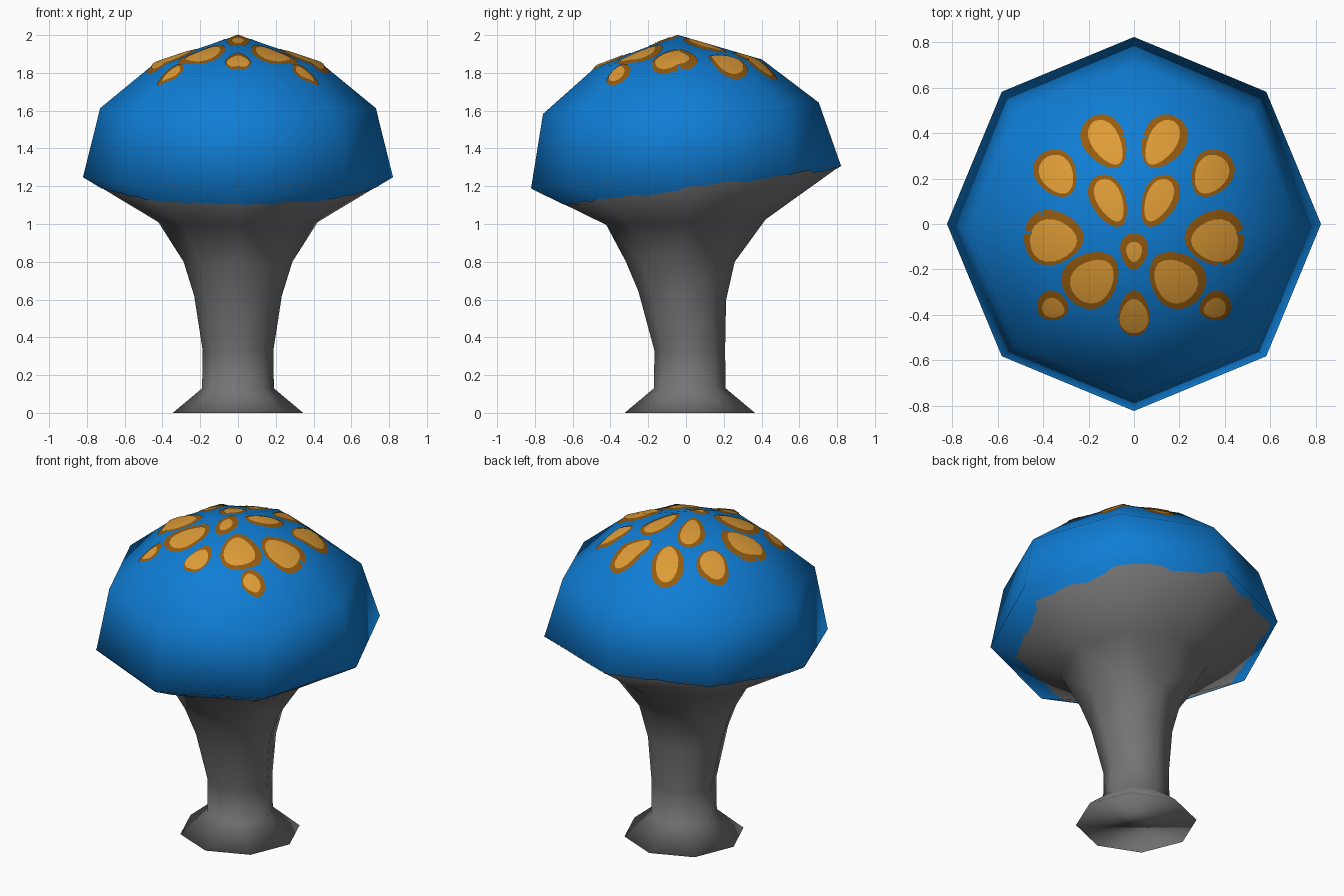
import bpy, bmesh, math, random
from mathutils import Vector
from mathutils.bvhtree import BVHTree
from mathutils.interpolate import poly_3d_calc

if "Cube" in bpy.data.objects:
    bpy.data.objects.remove(bpy.data.objects["Cube"])

random.seed(4)


def material(name, rgb):
    m = bpy.data.materials.new(name)
    m.diffuse_color = (*rgb, 1)
    m.use_nodes = True
    m.node_tree.nodes["Principled BSDF"].inputs["Base Color"].default_value = m.diffuse_color
    return m


GREY = material("stem grey", (0.175, 0.175, 0.175))
BLUE = material("cap blue", (0.0048, 0.205, 0.66))
ORANGE = material("spot orange", (0.73, 0.33, 0.038))
BROWN = material("spot rim brown", (0.30, 0.105, 0.005))

# Octagonal rings of the body: radius, centre y, height, tilt towards the back
RINGS = [(0.345, 0.02, 0.0, 0), (0.19, 0.02, 0.13, 0), (0.187, 0.02, 0.33, 0),
         (0.232, -0.02, 0.62, -0.1), (0.288, -0.03, 0.80, 0), (0.422, 0.0, 1.01, 0.035),
         (0.82, 0.0, 1.25, 0.073), (0.73, -0.027, 1.613, 0.041), (0.438, -0.035, 1.853, 0.04)]
SIDES = 8
RIM = 6


def corner(ring, i):
    r, cy, z, tilt = RINGS[ring]
    a = 2 * math.pi * i / SIDES
    return Vector((r * math.cos(a), cy + r * math.sin(a), z + tilt * r * math.sin(a)))


def new_object(name, mesh, *mats):
    for m in mats:
        mesh.materials.append(m)
    ob = bpy.data.objects.new(name, mesh)
    bpy.context.collection.objects.link(ob)
    return ob


# Body: stem, underside and cap as one smooth low-poly loft
bm = bmesh.new()
rows = [[bm.verts.new(corner(k, i)) for i in range(SIDES)] for k in range(len(RINGS))]
apex = bm.verts.new((0, -0.04, 2.0))
bm.faces.new(rows[0][::-1])
for k in range(len(rows) - 1):
    for i in range(SIDES):
        j = (i + 1) % SIDES
        f = bm.faces.new((rows[k][i], rows[k][j], rows[k + 1][j], rows[k + 1][i]))
        f.material_index = int(k >= RIM)
for i in range(SIDES):
    f = bm.faces.new((rows[-1][i], rows[-1][(i + 1) % SIDES], apex))
    f.material_index = 1
bmesh.ops.triangulate(bm, faces=bm.faces[:])
for f in bm.faces:
    f.smooth = True
bm.normal_update()
bm.faces.ensure_lookup_table()
body_mesh = bpy.data.meshes.new("mushroom_body")
bm.to_mesh(body_mesh)
new_object("mushroom_body", body_mesh, GREY, BLUE)
tree = BVHTree.FromBMesh(bm)


def surface(p, lift, from_above):
    """Point on the body lifted slightly, with the body's smooth normal there."""
    if from_above:
        hit, _, idx, _ = tree.ray_cast(Vector((p[0], p[1], 3)), Vector((0, 0, -1)))
    else:
        hit, _, idx, _ = tree.find_nearest(p)
    vs = bm.faces[idx].verts
    w = poly_3d_calc([v.co for v in vs], hit)
    n = sum((v.normal * x for v, x in zip(vs, w)), Vector()).normalized()
    return hit + n * lift, n


def draped(name, points, faces, mat, lift, from_above):
    """Thin painted plate that follows the body and shares its shading."""
    pairs = [surface(p, lift, from_above) for p in points]
    me = bpy.data.meshes.new(name)
    me.from_pydata([c for c, _ in pairs], [], faces)
    me.polygons.foreach_set("use_smooth", [True] * len(faces))
    me.update()
    me.normals_split_custom_set_from_vertices([n for _, n in pairs])
    return new_object(name, me, mat)


# Blue paint below the rim, with a ragged edge, wide in front and narrow at the back
COLS, STEPS = 10, 3
points, faces = [], []
total = SIDES * COLS
for c in range(total):
    i, t = c // COLS, (c % COLS) / COLS
    outer = corner(RIM, i).lerp(corner(RIM, i + 1), t)
    inner = corner(RIM - 1, i).lerp(corner(RIM - 1, i + 1), t)
    back = math.sin(2 * math.pi * c / total)
    width = max(0.04, 0.25 - 0.19 * back + random.uniform(-0.04, 0.04))
    points += [outer.lerp(inner, width * s / STEPS) for s in range(STEPS + 1)]
    a, b = c * (STEPS + 1), ((c + 1) % total) * (STEPS + 1)
    faces += [(a + s, a + s + 1, b + s + 1, b + s) for s in range(STEPS)]
draped("cap_lower_edge", points, faces, BLUE, 0.003, False)


# Egg-shaped spots
def spot(name, cx, cy, a, b, angle, mat, lift, mirror):
    n, rings = 20, 6
    ca, sa = math.cos(math.radians(angle)), math.sin(math.radians(angle))
    pts, fs = [(mirror * cx, cy)], []
    for r in range(1, rings + 1):
        for k in range(n):
            t = 2 * math.pi * k / n
            u = a * math.cos(t) * r / rings
            v = b * math.sin(t) * (1 + 0.2 * math.cos(t)) * r / rings
            pts.append((mirror * (cx + u * ca - v * sa), cy + u * sa + v * ca))
    for k in range(n):
        j = (k + 1) % n
        fs.append((0, 1 + k, 1 + j))
        for r in range(rings - 1):
            p, q = 1 + r * n, 1 + (r + 1) * n
            fs.append((p + k, q + k, q + j, p + j))
    if mirror < 0:
        fs = [f[::-1] for f in fs]
    draped(name, pts, fs, mat, lift, True)


# Direction of the wide end, then rim and centre as (x, y, half length, half width)
SPOTS = [(60, (0.127, 0.36, 0.125, 0.093), (0.12, 0.355, 0.108, 0.062)),
         (60, (0.34, 0.22, 0.11, 0.09), (0.335, 0.215, 0.09, 0.07)),
         (65, (0.11, 0.10, 0.122, 0.076), (0.105, 0.103, 0.10, 0.055)),
         (0, (0.352, -0.06, 0.132, 0.12), (0.352, -0.072, 0.103, 0.092)),
         (-45, (0.185, -0.24, 0.133, 0.118), (0.178, -0.246, 0.103, 0.088)),
         (20, (0.355, -0.36, 0.07, 0.064), (0.352, -0.368, 0.05, 0.042)),
         (90, (0, -0.12, 0.08, 0.06), (0, -0.122, 0.044, 0.034)),
         (-90, (0, -0.39, 0.10, 0.068), (0, -0.402, 0.075, 0.062))]
for i, (angle, rim, centre) in enumerate(SPOTS):
    for m in ((1, -1) if rim[0] else (1,)):
        tag = f"{i + 1}_{'right' if m > 0 else 'left'}"
        spot(f"spot_rim_{tag}", *rim, angle, BROWN, 0.003, m)
        spot(f"spot_centre_{tag}", *centre, angle, ORANGE, 0.0065, m)
bm.free()
